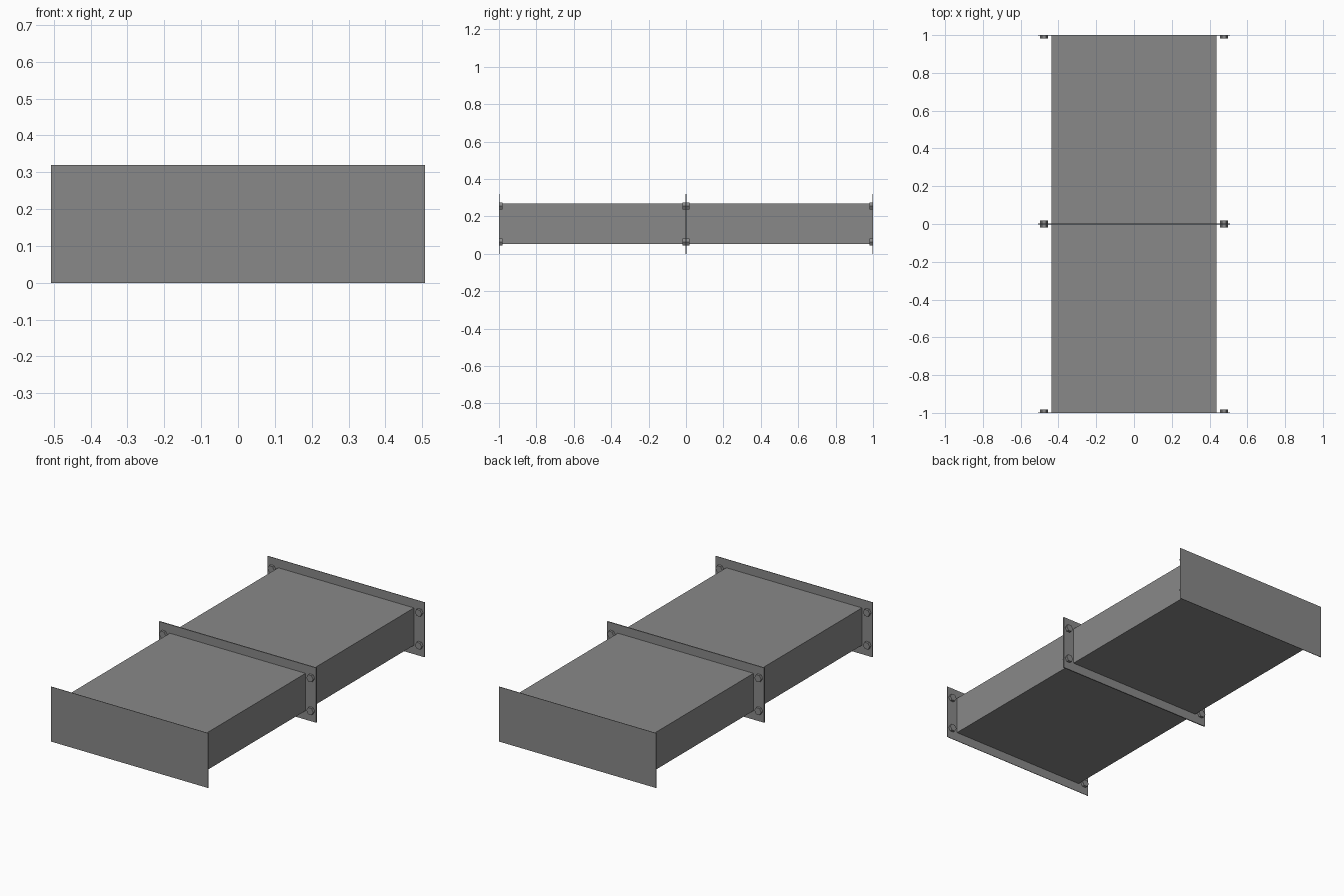
import bpy
import math

if "Cube" in bpy.data.objects:
    bpy.data.objects.remove(bpy.data.objects["Cube"])

W, H = 0.507, 0.32      # flange half width, height
T = 0.003               # flange thickness
MID = H / 2

steel = bpy.data.materials.new("dark_steel")
steel.diffuse_color = (0.25, 0.25, 0.25, 1)
steel.use_nodes = True
steel.node_tree.nodes["Principled BSDF"].inputs["Base Color"].default_value = steel.diffuse_color


def box(name, x, y0, y1, z0, z1):
    bpy.ops.mesh.primitive_cube_add(size=1, location=(0, (y0 + y1) / 2, (z0 + z1) / 2))
    ob = bpy.context.object
    ob.name = name
    ob.scale = (2 * x, y1 - y0, z1 - z0)
    bpy.ops.object.transform_apply(location=False, rotation=False, scale=True)
    ob.data.materials.append(steel)


def bolt(x, y0, y1, z):
    # hexagonal head, axis along y, corners pointing sideways
    bpy.ops.mesh.primitive_cylinder_add(vertices=6, radius=0.022, depth=y1 - y0,
                                        location=(x, (y0 + y1) / 2, z),
                                        rotation=(math.pi / 2, math.pi / 6, 0))
    ob = bpy.context.object
    ob.name = "flange_bolt"
    ob.data.materials.append(steel)


# two duct sections, each with a closing flange plate at both ends
for side, a, b in (("front", -1, 0), ("rear", 0, 1)):
    box(side + "_duct", 0.438, a + T, b - T, 0.052, 0.27)
    box(side + "_section_flange_a", W, a, a + T, 0, H)
    box(side + "_section_flange_b", W, b - T, b, 0, H)
    # bolt heads on the inner face of each flange
    for x in (-0.476, 0.476):
        for z in (MID - 0.096, MID + 0.096):
            bolt(x, a + T, a + 0.018, z)
            bolt(x, b - 0.018, b - T, z)
